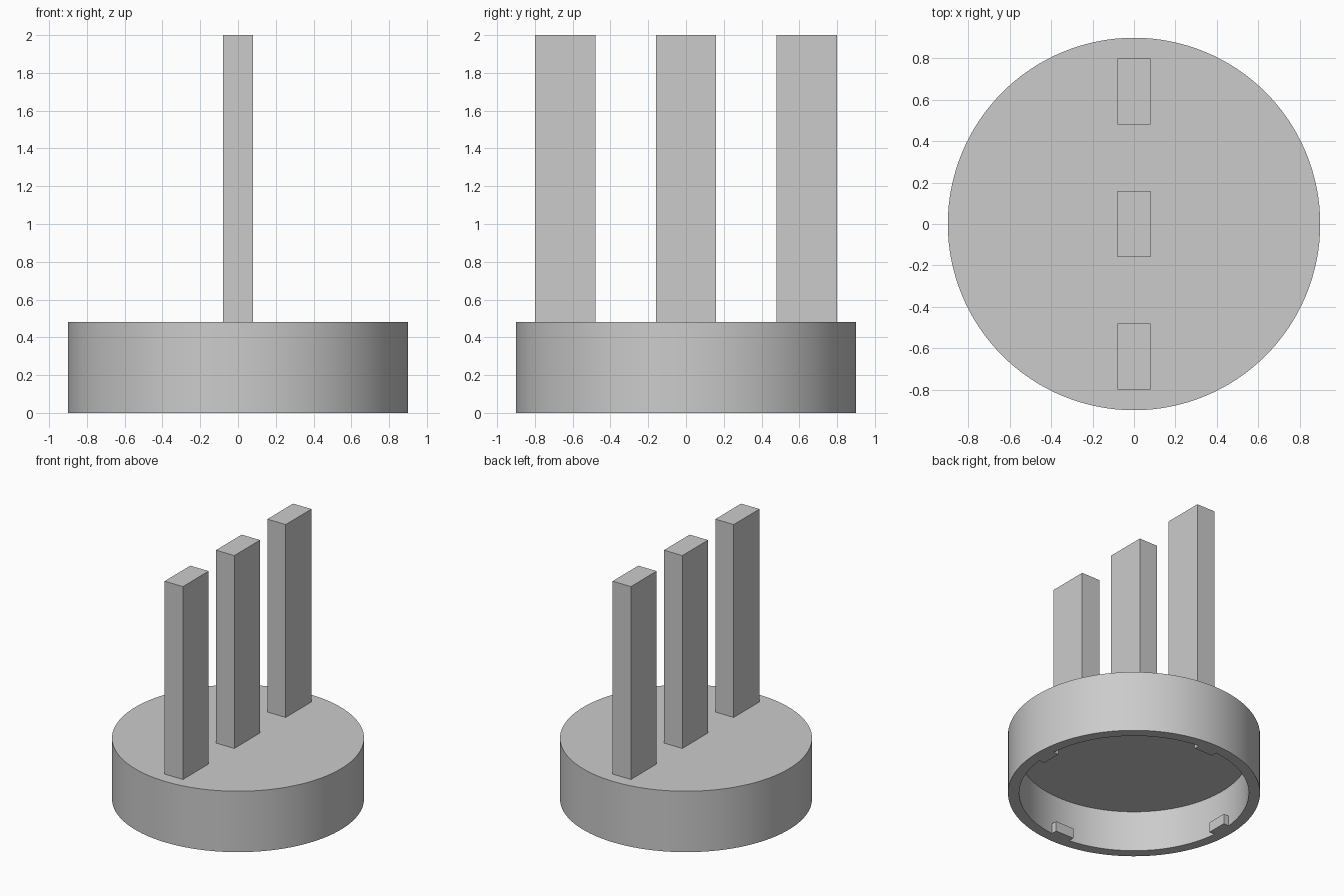
import bpy, bmesh, math
from mathutils import Matrix, Vector

if "Cube" in bpy.data.objects:
    bpy.data.objects.remove(bpy.data.objects["Cube"])

GREY = (0.6, 0.6, 0.6, 1)
grey = bpy.data.materials.new("plain grey")
grey.use_nodes = True
grey.diffuse_color = GREY
grey.node_tree.nodes["Principled BSDF"].inputs["Base Color"].default_value = GREY


def add_object(name, bm):
    bmesh.ops.recalc_face_normals(bm, faces=bm.faces)
    mesh = bpy.data.meshes.new(name)
    bm.to_mesh(mesh)
    bm.free()
    mesh.materials.append(grey)
    obj = bpy.data.objects.new(name, mesh)
    bpy.context.collection.objects.link(obj)
    return obj


def add_box(name, size, centre, turn=0):
    bm = bmesh.new()
    place = Matrix.Rotation(turn, 4, "Z") @ Matrix.Translation(centre)
    bmesh.ops.create_cube(bm, size=1, matrix=place @ Matrix.Diagonal((*size, 1)))
    return add_object(name, bm)


# Hollow round cap, open underneath: half section spun around z
outer, inner, height, ceiling = 0.9, 0.82, 0.48, 0.32
section = [(0, ceiling), (inner, ceiling), (inner, 0),
           (outer, 0), (outer, height), (0, height)]
bm = bmesh.new()
verts = [bm.verts.new((r, 0, z)) for r, z in section]
edges = [bm.edges.new(pair) for pair in zip(verts, verts[1:])]
bmesh.ops.spin(bm, geom=verts + edges, cent=(0, 0, 0), axis=(0, 0, 1),
               angle=math.tau, steps=128)
bmesh.ops.remove_doubles(bm, verts=bm.verts, dist=0.0001)
cap = add_object("round_cap", bm)
bpy.context.view_layer.objects.active = cap
cap.select_set(True)
bpy.ops.object.shade_smooth_by_angle(angle=math.radians(30))
cap.select_set(False)

# Three upright blades in a row from front to back
for name, y in (("front", -0.64), ("middle", 0), ("back", 0.64)):
    add_box(name + "_blade", (0.16, 0.32, 2 - height),
            Vector((0, y, (2 + height) / 2)))

# Four locking tabs inside the rim, flush with its bottom edge
for i, name in enumerate(("left", "back", "right", "front")):
    add_box(name + "_locking_tab", (0.08, 0.16, 0.08),
            Vector((0.81, 0, 0.04)), i * math.pi / 2)
